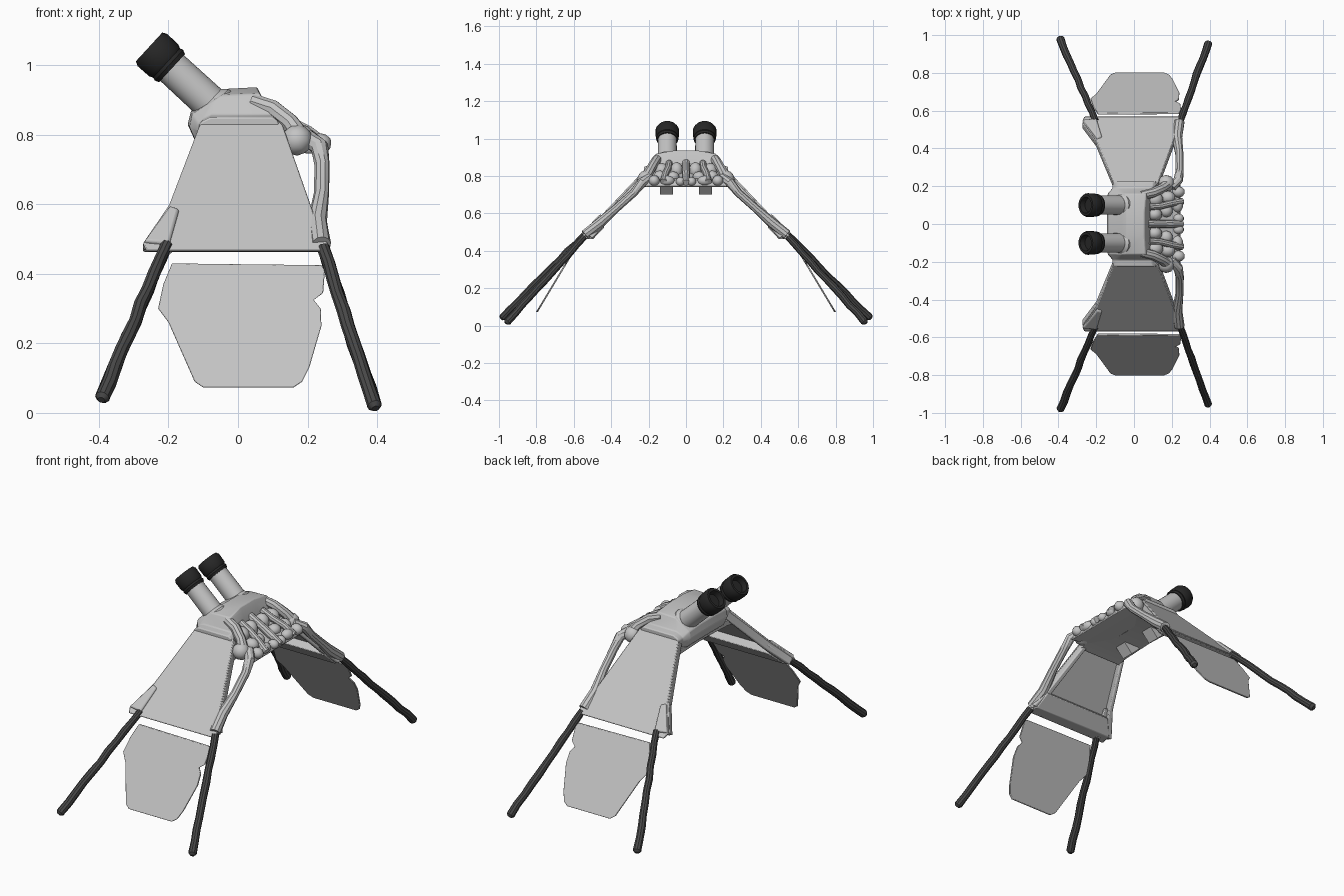
import bpy, bmesh, math, random
from mathutils import Vector, Matrix

if "Cube" in bpy.data.objects:
    bpy.data.objects.remove(bpy.data.objects["Cube"])

random.seed(4)


def material(name, v):
    m = bpy.data.materials.new(name)
    m.diffuse_color = (v, v, v, 1)
    m.use_nodes = True
    m.node_tree.nodes["Principled BSDF"].inputs["Base Color"].default_value = m.diffuse_color
    return m


GREY = material("light grey", 0.55)
DARK = material("dark grey rod", 0.065)
BLACK = material("black cap", 0.02)


def finish(name, bm, mat, bevel=0.0, angle=35):
    bmesh.ops.recalc_face_normals(bm, faces=bm.faces)
    me = bpy.data.meshes.new(name)
    bm.to_mesh(me)
    bm.free()
    ob = bpy.data.objects.new(name, me)
    bpy.context.collection.objects.link(ob)
    me.materials.append(mat)
    if bevel:
        b = ob.modifiers.new("bevel", 'BEVEL')
        b.width, b.segments, b.limit_method = bevel, 2, 'ANGLE'
    bpy.ops.object.select_all(action='DESELECT')
    ob.select_set(True)
    bpy.context.view_layer.objects.active = ob
    bpy.ops.object.shade_smooth_by_angle(angle=math.radians(angle))
    return ob


def loft(name, loops, mat, bevel=0.0):
    """Skin equal-length loops and cap both ends."""
    bm = bmesh.new()
    rings = [[bm.verts.new(p) for p in lp] for lp in loops]
    n = len(rings[0])
    for a, b in zip(rings, rings[1:]):
        for i in range(n):
            j = (i + 1) % n
            bm.faces.new((a[i], a[j], b[j], b[i]))
    bm.faces.new(rings[0])
    bm.faces.new(rings[-1])
    return finish(name, bm, mat, bevel)


def lathe(name, start, axis, prof, mat, sides=24):
    """Revolve (distance, radius) pairs about an axis."""
    rot = Vector((0, 0, 1)).rotation_difference(Vector(axis)).to_matrix()
    loops = [[Vector(start) + rot @ Vector((r * math.cos(t), r * math.sin(t), d))
              for t in (2 * math.pi * i / sides for i in range(sides))] for d, r in prof]
    return loft(name, loops, mat)


def tube(name, pts, radii, mat, sides=10):
    """Round tube through points."""
    pts = [Vector(p) for p in pts]
    loops = []
    for i, p in enumerate(pts):
        t = (pts[min(i + 1, len(pts) - 1)] - pts[max(i - 1, 0)]).normalized()
        u = t.cross(Vector((0.3, 1, 0.2))).normalized()
        v = t.cross(u)
        loops.append([p + radii[i] * (u * math.cos(a) + v * math.sin(a))
                      for a in (2 * math.pi * k / sides for k in range(sides))])
    return loft(name, loops, mat)


def blob(name, c, size, mat=GREY):
    bm = bmesh.new()
    bmesh.ops.create_icosphere(bm, subdivisions=2, radius=1,
                               matrix=Matrix.Translation(c) @ Matrix.Diagonal((*size, 1)))
    return finish(name, bm, mat)


def on_panel(x, z, d, s):
    """Point on the sloping side panel, d below its outer face."""
    y = 0.21 + (0.845 - z) * 0.95
    return (x, s * (y - 0.725 * d), z - 0.689 * d)


def panel_slab(name, outer, inner, d0, d1, s, bevel):
    loft(name, [[on_panel(x, z, d0, s) for x, z in outer],
                [on_panel(x, z, d1, s) for x, z in inner]], GREY, bevel)


SKIN = [(-.09, .85), (-.11, .835), (-.2, .6), (-.275, .49), (-.265, .465), (.255, .465),
        (.262, .485), (.225, .56), (.13, .83), (.11, .85)]
LEFT_RIM = [(-.105, .84), (-.2, .6), (-.275, .495), (-.235, .495), (-.175, .6), (-.085, .84)]
RIGHT_RIM = [(.125, .84), (.225, .56), (.26, .5), (.225, .5), (.195, .56), (.1, .84)]
FLAP = [(-.19, .43), (.24, .425), (.25, .41), (.245, .345), (.218, .325), (.238, .3),
        (.24, .25), (.205, .13), (.185, .09), (.16, .073), (-.1, .073), (-.125, .09),
        (-.2, .26), (-.23, .3), (-.215, .37)]

for s, side in ((-1, "front"), (1, "rear")):
    # sloping side panel: skin, rims and boxed lower end
    panel_slab(side + "_panel", SKIN, [(x * .98, max(z, .475)) for x, z in SKIN], 0, .015, s, .006)
    panel_slab(side + "_panel_left_rim", LEFT_RIM, LEFT_RIM, .008, .05, s, .006)
    panel_slab(side + "_panel_right_rim", RIGHT_RIM, RIGHT_RIM, .008, .05, s, .006)
    panel_slab(side + "_panel_end_box",
               [(-.26, .47), (.25, .47), (.235, .565), (-.2, .565)],
               [(-.25, .5), (.24, .5), (.22, .565), (-.19, .565)], .008, .055, s, .004)
    # raised leg socket on the left corner
    panel_slab(side + "_leg_socket",
               [(-.195, .59), (-.268, .49), (-.2, .485), (-.172, .58)],
               [(-.2, .605), (-.278, .49), (-.19, .475), (-.16, .595)], -.01, .03, s, .006)
    # hanging flap
    def flap_pt(x, z, off):
        return (x, s * (.588 + (.43 - z) * .6 + off), z)
    loft(side + "_flap", [[flap_pt(x, z, o) for x, z in FLAP] for o in (0, -.01)], GREY, .002)
    # legs, slightly uneven rods
    for nm, a, b in (("left", (-.205, .545, .485), (-.39, .98, .045)),
                     ("right", (.245, .545, .475), (.393, .955, .021))):
        a, b = Vector(a), Vector(b)
        pts, rad = [], []
        for i in range(11):
            t = i / 10
            j = Vector([random.uniform(-.003, .003) for _ in range(3)]) if i % 10 else Vector()
            p = a.lerp(b, t) + j
            pts.append((p.x, s * p.y, p.z))
            rad.append(.018 + .003 * t + random.uniform(-.001, .001))
        e = (b - a).normalized() * .012
        pts.append((b.x + e.x, s * (b.y + e.y), b.z + e.z))
        rad.append(.011)
        tube(side + "_" + nm + "_leg", pts, rad, DARK)
    # strut running beside the panel
    tube(side + "_strut", [(.2, s * .19, .79), (.235, s * .235, .765), (.242, s * .28, .71),
                           (.24, s * .37, .63), (.228, s * .46, .55), (.24, s * .54, .485)],
         [.026, .026, .022, .022, .028, .028], GREY)
    # shoulder pipe and lumpy machinery
    tube(side + "_shoulder_pipe", [(.04, s * .15, .895), (.1, s * .165, .875),
                                   (.15, s * .19, .835), (.18, s * .215, .79)],
         [.025, .026, .026, .03], GREY)
    for i, (x, y, z, a, b, c) in enumerate((
            (.11, .13, .83, .045, .04, .04), (.11, .05, .83, .04, .035, .045),
            (.17, .07, .795, .035, .035, .03), (.18, .14, .795, .04, .035, .035),
            (.17, .215, .785, .045, .045, .045), (.23, .1, .775, .03, .04, .028),
            (.235, .03, .77, .03, .025, .025), (.235, .17, .775, .035, .03, .03))):
        blob(f"{side}_machine_lump_{i}", (x, s * y, z), (a, b, c))
    tube(side + "_machine_pipe", [(.08, s * .09, .87), (.14, s * .095, .84),
                                  (.2, s * .11, .81), (.255, s * .12, .77)],
         [.018] * 4, GREY)
    # eyepiece tube, collar and cap
    ax = Vector((-.74, 0, .68)).normalized()
    base = Vector((-.035, s * .1, .85))
    lathe(side + "_eyepiece", base, ax, [(-.03, .052), (.24, .05)], GREY)
    lathe(side + "_eyepiece_collar", base, ax, [(0, .066), (.05, .066), (.065, .052)], GREY)
    lathe(side + "_eyepiece_cap", base + ax * .222, ax,
          [(-.012, .05), (-.012, .055), (0, .06), (.01, .057), (.02, .062), (.065, .063),
           (.078, .056), (.078, .043), (.05, .036)], BLACK)
    # angled block under the body
    bm = bmesh.new()
    bmesh.ops.create_cube(bm, size=1, matrix=Matrix.Translation((-.045, s * .105, .75))
                          @ Matrix.Rotation(math.radians(-47), 4, 'Y')
                          @ Matrix.Diagonal((.07, .07, .07, 1)))
    finish(side + "_under_block", bm, GREY)

# central hood, lofted across y
MID = [(-.12, .775), (-.145, .83), (-.135, .87), (-.065, .915), (-.04, .932), (.055, .937),
       (.066, .915), (.085, .86), (.1, .775)]
END = [(-.1, .78), (-.11, .81), (-.112, .828), (-.105, .838), (-.08, .85), (.1, .85),
       (.115, .84), (.12, .82), (.12, .78)]


def hood(y, t, drop=0):
    return [(a[0] * (1 - t) + b[0] * t, y, (a[1] - drop) * (1 - t) + b[1] * t)
            for a, b in zip(MID, END)]


loft("central_hood", [hood(-.225, 1), hood(-.19, .92), hood(-.16, .15, .005), hood(-.06, 0),
                      hood(.06, 0), hood(.16, .15, .005), hood(.19, .92), hood(.225, 1)],
     GREY, .006)

# wedge carrying the machinery, and the arched underside plate
WEDGE = [(.06, .755), (.06, .86), (.1, .84), (.19, .795), (.255, .775), (.268, .74), (.25, .745)]
loft("machine_bed", [[(x if x < .1 else x - .02, y, z - (.015 if abs(y) > .2 and z > .79 else 0))
                      for x, z in WEDGE] for y in (-.22, -.12, .12, .22)], GREY, .008)
UNDER = [(-.255, .74), (-.2, .75), (0, .758), (.2, .75), (.255, .74),
         (.235, .775), (0, .79), (-.235, .775)]
loft("underside_plate", [[(x, y, z) for y, z in UNDER] for x in (-.11, .15)], GREY)
# centre seam pipe
tube("centre_pipe", [(.07, 0, .87), (.12, 0, .845), (.19, 0, .805), (.255, 0, .765)],
     [.022, .02, .022, .018], GREY)
